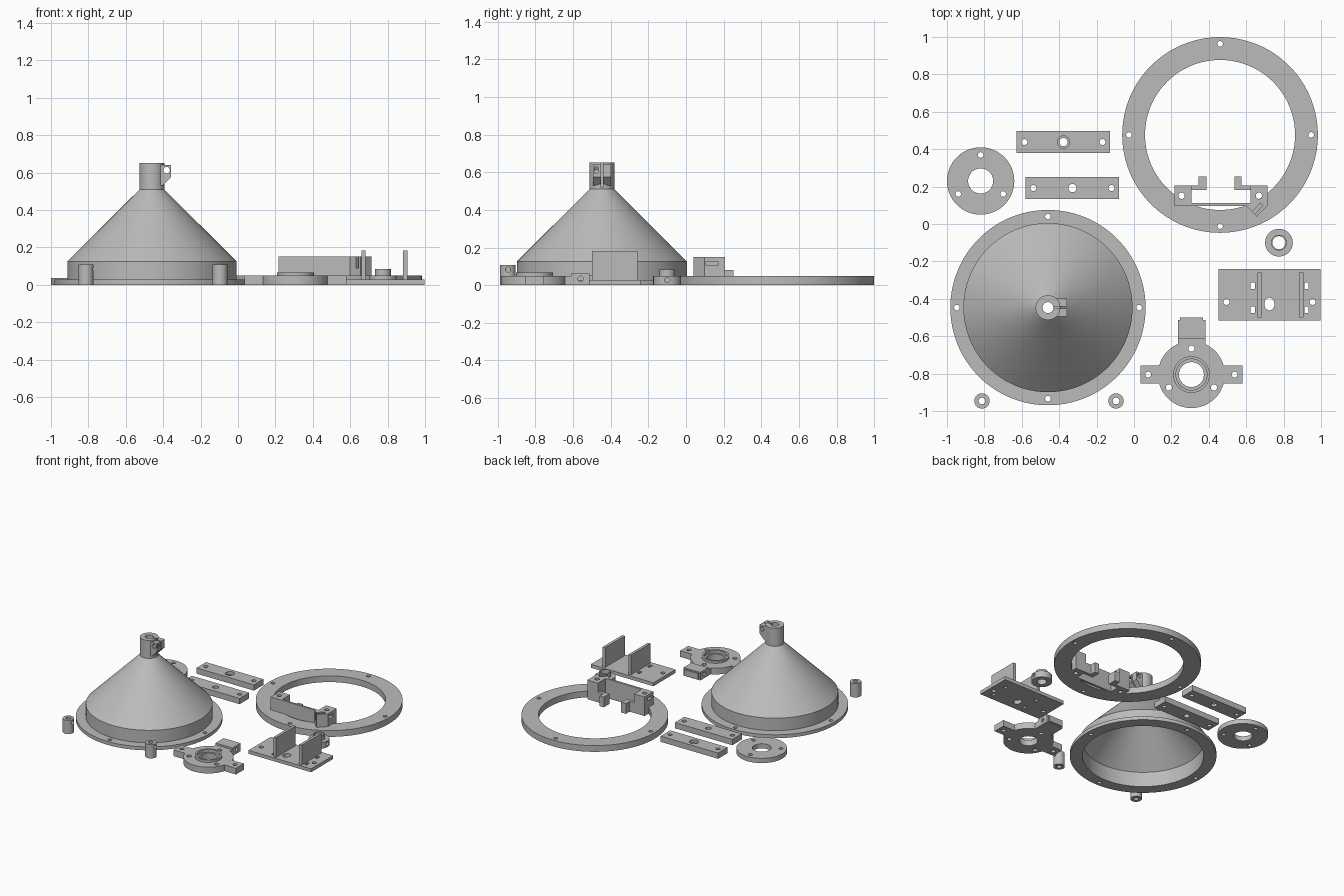
import bpy, bmesh, math
from mathutils import Matrix

if "Cube" in bpy.data.objects:
    bpy.data.objects.remove(bpy.data.objects["Cube"])

GREY = bpy.data.materials.new("plain_grey")
GREY.diffuse_color = (0.5, 0.5, 0.5, 1)
GREY.use_nodes = True
GREY.node_tree.nodes["Principled BSDF"].inputs["Base Color"].default_value = GREY.diffuse_color


def finish(name, bm):
    bmesh.ops.recalc_face_normals(bm, faces=bm.faces)
    me = bpy.data.meshes.new(name)
    bm.to_mesh(me)
    bm.free()
    me.materials.append(GREY)
    ob = bpy.data.objects.new(name, me)
    bpy.context.collection.objects.link(ob)
    return ob


def prism(bm, pts, lo, hi, axis='z'):
    """Extrude a closed outline along an axis."""
    def put(a, b, c):
        return {'z': (a, b, c), 'y': (a, c, b), 'x': (c, a, b)}[axis]
    n = len(pts)
    low = [bm.verts.new(put(a, b, lo)) for a, b in pts]
    top = [bm.verts.new(put(a, b, hi)) for a, b in pts]
    bm.faces.new(low[::-1])
    bm.faces.new(top)
    for i in range(n):
        j = (i + 1) % n
        bm.faces.new((low[i], low[j], top[j], top[i]))


def rect(x0, x1, y0, y1):
    return [(x0, y0), (x1, y0), (x1, y1), (x0, y1)]


def ring(cx, cy, r, n=24, ry=None):
    return [(cx + r * math.cos(2 * math.pi * i / n),
             cy + (ry or r) * math.sin(2 * math.pi * i / n)) for i in range(n)]


def solid(name, *parts):
    """Each part is (outline, low, high[, axis])."""
    bm = bmesh.new()
    for p in parts:
        prism(bm, *p)
    return finish(name, bm)


def lathe(name, cx, cy, prof, n=96):
    """Revolve a closed (radius, height) profile."""
    bm = bmesh.new()
    rows = [[bm.verts.new((cx + r * math.cos(2 * math.pi * i / n),
                           cy + r * math.sin(2 * math.pi * i / n), z))
             for i in range(n)] for r, z in prof]
    for k in range(len(rows)):
        a, b = rows[k], rows[(k + 1) % len(rows)]
        for i in range(n):
            j = (i + 1) % n
            bm.faces.new((a[i], a[j], b[j], b[i]))
    return finish(name, bm)


def combine(ob, other, op):
    mod = ob.modifiers.new(op.lower(), 'BOOLEAN')
    mod.operation, mod.solver, mod.object = op, 'EXACT', other
    bpy.context.view_layer.objects.active = ob
    bpy.ops.object.modifier_apply(modifier=mod.name)
    bpy.data.objects.remove(other)


def cut(ob, *parts):
    combine(ob, solid("cutter", *parts), 'DIFFERENCE')


def join(ob, *parts):
    for p in parts:
        combine(ob, solid("addition", p), 'UNION')


def holes(points, r=0.015, lo=-0.1, hi=0.3):
    return [(ring(x, y, r), lo, hi) for x, y in points]


def bolt_circle(cx, cy, r, n):
    return [(cx + r * math.cos(math.pi / 2 + 2 * math.pi * i / n),
             cy + r * math.sin(math.pi / 2 + 2 * math.pi * i / n)) for i in range(n)]


# large flat ring
RX, RY = 0.46, 0.476
big = lathe("mounting_ring", RX, RY,
            [(0.401, 0), (0.523, 0), (0.523, 0.049), (0.401, 0.049)], 128)
cut(big, *holes(bolt_circle(RX, RY, 0.487, 4)))

# hollow funnel with flange, neck and clamp lug
FX, FY = -0.46, -0.447
fun = lathe("funnel", FX, FY,
            [(0.432, 0), (0.522, 0), (0.522, 0.027), (0.452, 0.027), (0.452, 0.125),
             (0.066, 0.51), (0.066, 0.652), (0.029, 0.652), (0.029, 0.515), (0.432, 0.117)], 128)
join(fun, ([(-0.415, 0.64), (-0.415, 0.53), (-0.402, 0.53), (-0.358, 0.575), (-0.358, 0.64)],
           FY - 0.048, FY + 0.048, 'y'))
cut(fun, *holes(bolt_circle(FX, FY, 0.487, 4), lo=-0.05, hi=0.1))
cut(fun, (rect(FX + 0.01, FX + 0.15, FY - 0.005, FY + 0.005), 0.52, 0.7))
cut(fun, (ring(-0.382, 0.612, 0.019, 6), FY - 0.1, FY + 0.1, 'y'))
cut(fun, (rect(-0.382, -0.34, FY - 0.038, FY - 0.02), 0.596, 0.628))

# small three-hole disc
DX, DY = -0.82, 0.23
disc = lathe("cover_disc", DX, DY,
             [(0.067, 0), (0.18, 0), (0.18, 0.037), (0.067, 0.037)], 64)
cut(disc, *holes(bolt_circle(DX, DY, 0.139, 3)))

# two drilled bars, the first counterbored
for name, cx, cy, bore in (("back_bar", -0.377, 0.438, True), ("front_bar", -0.329, 0.192, False)):
    bar = solid(name, (rect(cx - 0.25, cx + 0.25, cy - 0.059, cy + 0.059), 0, 0.045))
    cut(bar, *holes([(cx - 0.209, cy), (cx + 0.209, cy)], 0.016), *holes([(cx, cy)], 0.022))
    if bore:
        cut(bar, (ring(cx, cy, 0.033), 0.022, 0.1))

# channel-shaped clamp standing inside the ring
clamp = solid("channel_clamp", (
    [(0.216, 0.096), (0.60, 0.096), (0.655, 0.04), (0.714, 0.098), (0.714, 0.207),
     (0.622, 0.207), (0.622, 0.112), (0.308, 0.112), (0.308, 0.207), (0.216, 0.207)], 0, 0.15))
join(clamp, *[(rect(a, b, 0.182, 0.207), 0, 0.08) for a, b in ((0.30, 0.388), (0.538, 0.63))],
     *[(rect(a, b, 0.19, 0.253), 0, 0.08) for a, b in ((0.346, 0.388), (0.538, 0.576))])
cut(clamp, *holes([(0.254, 0.151), (0.668, 0.151)], 0.017))
cut(clamp, (rect(0.105, 0.17, 0.105, 0.126), 0.69, 0.8, 'x'),
    (rect(0.105, 0.17, 0.105, 0.126), 0.1, 0.24, 'x'))
cut(clamp, ([(0.628, 0.062), (0.642, 0.05), (0.69, 0.1), (0.676, 0.112)], 0.09, 0.2))

# collar with hub and set-screw hole
CX, CY = 0.775, -0.1
collar = lathe("shaft_collar", CX, CY,
               [(0.035, 0), (0.074, 0), (0.074, 0.05), (0.042, 0.05), (0.042, 0.084), (0.035, 0.084)], 48)
cut(collar, (ring(CY, 0.027, 0.014), CX, CX + 0.2, 'x'))

# base plate with two upright walls
plate = solid("upright_holder", (rect(0.452, 0.997, -0.515, -0.241), 0, 0.027))
join(plate, *[(rect(a, a + 0.022, -0.5, -0.258), 0.01, 0.182) for a in (0.66, 0.883)])
cut(plate, *holes([(0.494, -0.417), (0.955, -0.417)], 0.016),
    (ring(0.724, -0.428, 0.027, ry=0.034), -0.1, 0.1),
    *[(rect(x, x + 0.022, y, y + 0.036), -0.1, 0.1)
      for x in (0.624, 0.911) for y in (-0.477, -0.348)])

# bearing bracket with two ears, a rear block and a raised boss
BX, BY = 0.307, -0.805
brk = solid("bearing_bracket", (ring(BX, BY, 0.179, 64), 0, 0.049))
join(brk, (rect(0.036, 0.58, BY - 0.049, BY + 0.049), 0, 0.049),
     (rect(0.234, 0.381, -0.68, -0.6), 0, 0.049),
     (rect(0.234, 0.381, -0.612, -0.512), 0, 0.063),
     (rect(0.247, 0.368, -0.52, -0.5), 0.008, 0.055),
     (ring(BX, BY, 0.098, 64), 0.02, 0.067))
cut(brk, *holes([(BX, BY)], 0.067),
    *holes(bolt_circle(BX, BY, 0.139, 3), 0.017),
    *holes([(BX - 0.231, BY), (BX + 0.231, BY)], 0.016))
cut(brk, (ring(BX, BY, 0.083, 48), 0.045, 0.1))
cut(brk, (ring(-0.56, 0.034, 0.014), 0.1, 0.5, 'x'))

# two short tubes with cross holes
for name, x in (("left_spacer", -0.813), ("right_spacer", -0.096)):
    tube = lathe(name, x, -0.946, [(0.018, 0), (0.041, 0), (0.041, 0.108), (0.018, 0.108)], 32)
    cut(tube, (ring(-0.946, 0.083, 0.014, 16), x, x + 0.1, 'x'))

# smooth round walls while keeping crisp edges
for ob in bpy.data.objects:
    ob.select_set(True)
bpy.context.view_layer.objects.active = big
bpy.ops.object.shade_smooth_by_angle(angle=math.radians(30))
